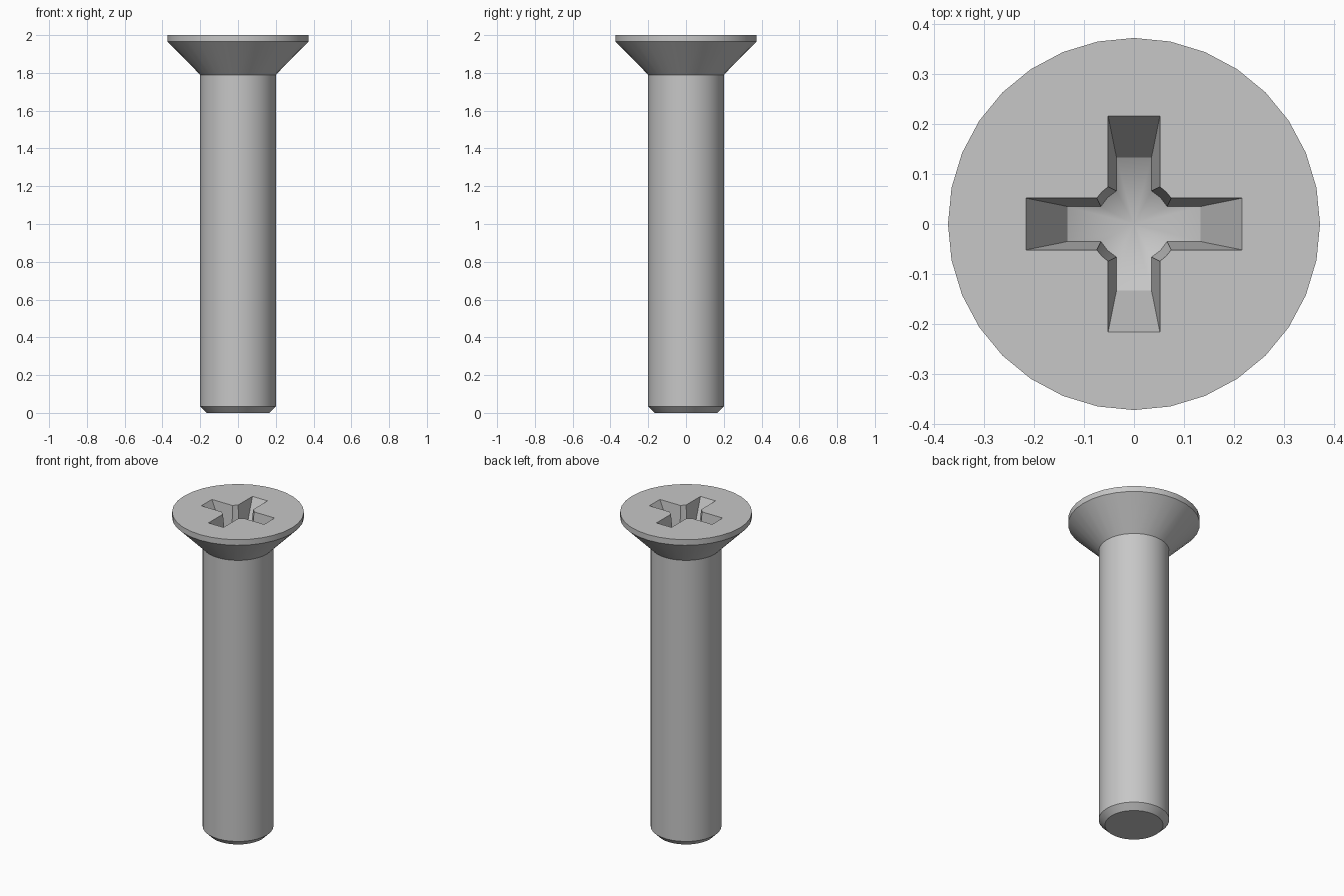
import bpy, bmesh, math
from mathutils import Matrix

if "Cube" in bpy.data.objects:
    bpy.data.objects.remove(bpy.data.objects["Cube"])

SIDES = 32
TOP = 2.0

steel = bpy.data.materials.new("grey_steel")
steel.use_nodes = True
colour = (0.57, 0.57, 0.57, 1)
steel.diffuse_color = colour
steel.node_tree.nodes["Principled BSDF"].inputs["Base Color"].default_value = colour

bm = bmesh.new()


def ring(radius, z):
    step = math.tau / SIDES
    return [bm.verts.new((radius * math.cos(i * step), radius * math.sin(i * step), z))
            for i in range(SIDES)]


def cross_ring(reach, half, core, height):
    """Outline of a four-armed cross with a round core."""
    inner = math.sqrt(core ** 2 - half ** 2)
    diag = core * math.sqrt(0.5)
    quarter = [(reach, -half), (reach, half), (inner, half), (diag, diag), (half, inner)]
    verts = []
    for k in range(4):
        turn = Matrix.Rotation(k * math.pi / 2, 3, 'Z')
        for x, y in quarter:
            v = bm.verts.new((x, y, height(math.hypot(x, y))))
            v.co = turn @ v.co
            verts.append(v)
    return verts


def skin(lower, upper):
    n = len(lower)
    for i in range(n):
        j = (i + 1) % n
        bm.faces.new((lower[i], lower[j], upper[j], upper[i]))


def loop_edges(verts):
    edges = []
    for i, v in enumerate(verts):
        w = verts[(i + 1) % len(verts)]
        edges.append(bm.edges.get((v, w)) or bm.edges.new((v, w)))
    return edges


# Tip chamfer, shank, countersunk cone and head rim
profile = [(0.165, 0), (0.2, 0.035), (0.2, 1.79), (0.373, 1.965), (0.373, TOP)]
rings = [ring(r, z) for r, z in profile]
bm.faces.new(rings[0][::-1])
for low, high in zip(rings, rings[1:]):
    skin(low, high)

# Tapered cross recess with a conical floor
slope = math.tan(math.radians(28))
apex_z = TOP - 0.168 - 0.133 * slope
mouth = cross_ring(0.217, 0.052, 0.091, lambda r: TOP)
floor = cross_ring(0.133, 0.035, 0.075, lambda r: apex_z + r * slope)
skin(mouth, floor)
apex = bm.verts.new((0, 0, apex_z))
for i, v in enumerate(floor):
    bm.faces.new((v, floor[(i + 1) % len(floor)], apex))

# Flat top of the head around the recess
bmesh.ops.triangle_fill(bm, edges=loop_edges(rings[-1]) + loop_edges(mouth),
                        use_beauty=True, normal=(0, 0, 1))
bmesh.ops.recalc_face_normals(bm, faces=bm.faces)

mesh = bpy.data.meshes.new("countersunk_screw")
bm.to_mesh(mesh)
bm.free()
mesh.materials.append(steel)
screw = bpy.data.objects.new("countersunk_screw", mesh)
bpy.context.collection.objects.link(screw)

# Smooth round surfaces, crisp edges
bpy.ops.object.select_all(action='DESELECT')
screw.select_set(True)
bpy.context.view_layer.objects.active = screw
bpy.ops.object.shade_smooth_by_angle(angle=math.radians(30))
